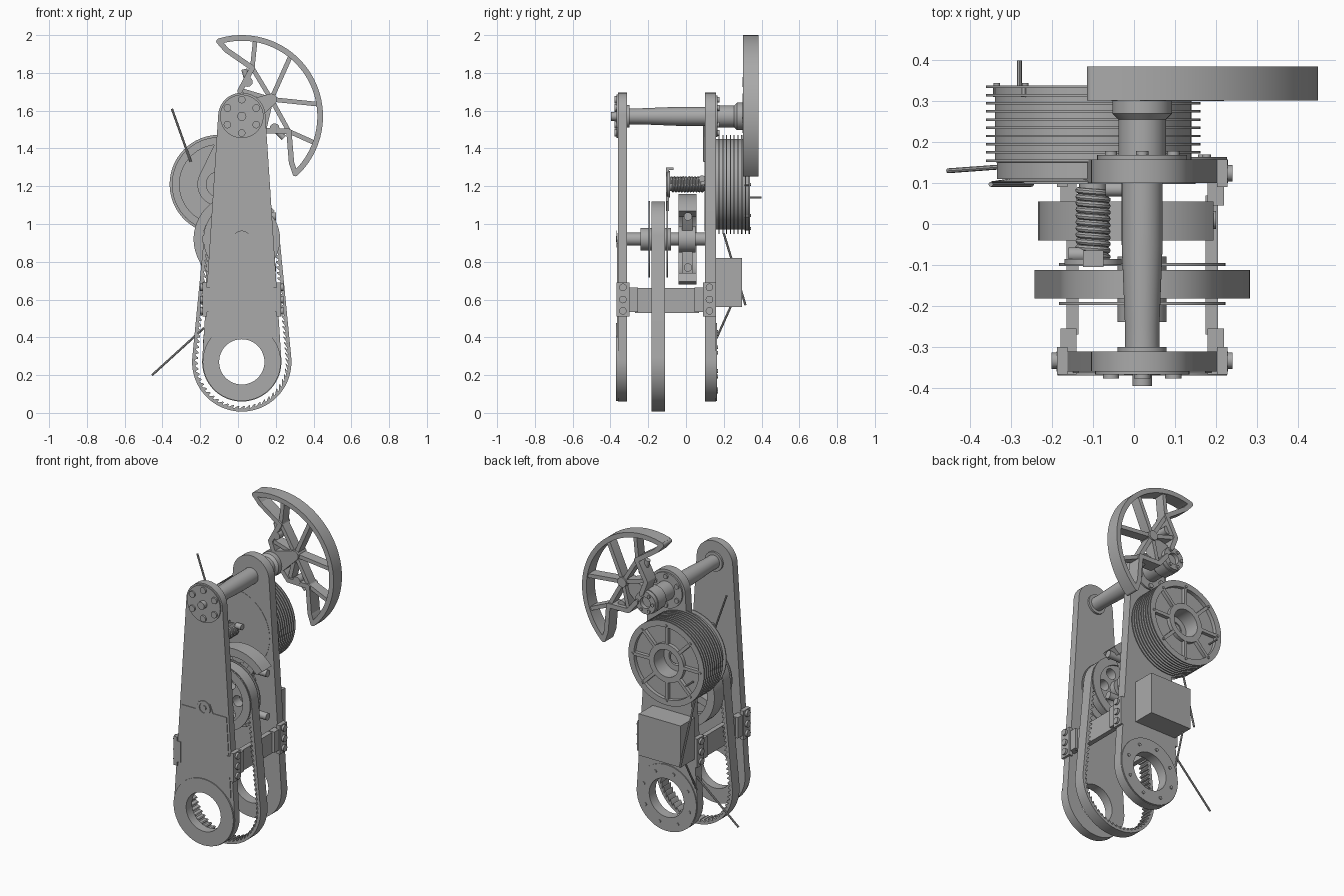
import bpy
from math import sin, cos, pi, asin, atan2, hypot, radians
from mathutils import Vector

cube = bpy.data.objects.get("Cube")
if cube:
    bpy.data.objects.remove(cube, do_unlink=True)

grey = bpy.data.materials.new("plain grey")
grey.use_nodes = True
grey.diffuse_color = (0.4, 0.4, 0.4, 1)
grey.node_tree.nodes["Principled BSDF"].inputs["Base Color"].default_value = (0.4, 0.4, 0.4, 1)


def finish(ob, name):
    ob.name = name
    ob.data.materials.clear()
    ob.data.materials.append(grey)
    bpy.ops.object.select_all(action='DESELECT')
    ob.select_set(True)
    bpy.context.view_layer.objects.active = ob
    if ob.type == 'CURVE':
        bpy.ops.object.convert(target='MESH')
    bpy.ops.object.shade_smooth_by_angle(angle=radians(32))
    return bpy.context.object


def prism(name, outlines, y0, y1):
    """Filled x-z outlines (later ones are holes) extruded along y."""
    cu = bpy.data.curves.new(name, 'CURVE')
    cu.dimensions, cu.fill_mode, cu.extrude = '2D', 'BOTH', (y1 - y0) / 2
    for pts in outlines:
        s = cu.splines.new('POLY')
        s.points.add(len(pts) - 1)
        for p, (x, z) in zip(s.points, pts):
            p.co = (x, z, 0, 1)
        s.use_cyclic_u = True
    ob = bpy.data.objects.new(name, cu)
    bpy.context.collection.objects.link(ob)
    ob.rotation_euler.x = pi / 2
    ob.location.y = (y0 + y1) / 2
    return finish(ob, name)


def lathe(name, c, profile, n=48):
    """Closed (radius, y) profile turned about the y axis through c."""
    m = len(profile)
    verts = [(c[0] + r * cos(2 * pi * i / n), y, c[1] + r * sin(2 * pi * i / n))
             for i in range(n) for r, y in profile]
    faces = [(i * m + j, i * m + (j + 1) % m, (i + 1) % n * m + (j + 1) % m, (i + 1) % n * m + j)
             for i in range(n) for j in range(m)]
    me = bpy.data.meshes.new(name)
    me.from_pydata(verts, [], faces)
    ob = bpy.data.objects.new(name, me)
    bpy.context.collection.objects.link(ob)
    return finish(ob, name)


def rod(name, p, q, r, n=16):
    p, q = Vector(p), Vector(q)
    bpy.ops.mesh.primitive_cylinder_add(vertices=n, radius=r, depth=(q - p).length, location=(p + q) / 2,
                                        rotation=(q - p).to_track_quat('Z', 'Y').to_euler())
    return finish(bpy.context.object, name)


def box(name, x, y, z):
    bpy.ops.mesh.primitive_cube_add(size=1, location=[(a + b) / 2 for a, b in (x, y, z)])
    bpy.context.object.scale = [b - a for a, b in (x, y, z)]
    return finish(bpy.context.object, name)


def arc(c, r, a0, a1, n=40):
    return [(c[0] + r * cos(a0 + (a1 - a0) * i / n), c[1] + r * sin(a0 + (a1 - a0) * i / n)) for i in range(n + 1)]


def circle(c, r, n=48):
    return arc(c, r, 0, 2 * pi, n)[:-1]


def hull(c1, r1, c2, r2, n=32):
    dx, dz = c2[0] - c1[0], c2[1] - c1[1]
    t, w = atan2(dz, dx), pi / 2 - asin((r1 - r2) / hypot(dx, dz))
    return arc(c2, r2, t - w, t + w, n) + arc(c1, r1, t + w, t - w + 2 * pi, n)


def resample(pts, n):
    loop = pts + pts[:1]
    seg = [hypot(b[0] - a[0], b[1] - a[1]) for a, b in zip(loop, loop[1:])]
    out, i, done = [], 0, 0.0
    for k in range(n):
        d = sum(seg) * k / n
        while d > done + seg[i]:
            done += seg[i]
            i += 1
        f = (d - done) / max(seg[i], 1e-9)
        out.append(tuple(a + (b - a) * f for a, b in zip(loop[i], loop[i + 1])))
    return out


def around(c, r, n, start=0.0):
    return [(c[0] + r * cos(start + 2 * pi * i / n), c[1] + r * sin(start + 2 * pi * i / n)) for i in range(n)]


def bolt(name, c, y0, y1, r=0.014):
    rod(name, (c[0], y0, c[1]), (c[0], y1, c[1]), r, 12)


X = 0.02
BOTTOM, MID, TOP = (X, 0.27), (X, 0.92), (X, 1.57)
SPOOL = (-0.1, 1.21)
side = hull(BOTTOM, 0.21, TOP, 0.125)

# side plates with bearing rings
prism("front_plate", [side, circle(BOTTOM, 0.12)], -0.36, -0.312)
prism("back_plate", [side, circle(BOTTOM, 0.12)], 0.1, 0.158)
prism("spool_mount", [hull(SPOOL, 0.115, (X, 1.42), 0.13), circle(SPOOL, 0.05)], 0.102, 0.156)
prism("front_bearing_ring", [circle(BOTTOM, 0.207), circle(BOTTOM, 0.12)], -0.37, -0.36)
prism("back_bearing_ring", [circle(BOTTOM, 0.207), circle(BOTTOM, 0.12)], 0.158, 0.164)
panel = [(X - 0.185, 0.4), (X + 0.185, 0.4), (X + 0.155, 0.9), (X + 0.06, 0.9), (X + 0.04, 0.95),
         (X - 0.04, 0.95), (X - 0.06, 0.9), (X - 0.155, 0.9)]
prism("front_lower_panel", [panel], -0.364, -0.36)
lathe("axle_cap", MID, [(0.03, -0.364), (0.03, -0.369), (0.045, -0.369), (0.045, -0.364)])
bolt("axle_bolt", MID, -0.37, -0.36, 0.016)
for p in around(BOTTOM, 0.165, 8, 0.3):
    bolt("ring_bolt", p, 0.16, 0.17, 0.01)

# top shaft with end caps
lathe("top_shaft", TOP, [(0, -0.33), (0.06, -0.33), (0.06, -0.3), (0.042, -0.3), (0.042, -0.25), (0.05, -0.05),
                         (0.05, 0.16), (0.058, 0.16), (0.058, 0.255), (0.073, 0.27), (0.073, 0.3), (0, 0.3)])
prism("shaft_cap", [circle(TOP, 0.115)], -0.368, -0.355)
prism("shaft_back_cap", [circle(TOP, 0.11)], 0.155, 0.168)
bolt("centre_bolt", TOP, -0.396, -0.36, 0.024)
for p in around(TOP, 0.088, 6, pi / 6):
    bolt("cap_bolt", p, -0.378, -0.36, 0.02)
    bolt("back_cap_bolt", p, 0.16, 0.178, 0.015)

# toothed belt and its pulley
N = 360
tips = resample(hull(BOTTOM, 0.233, MID, 0.168, 90), N)
roots = resample(hull(BOTTOM, 0.247, MID, 0.182, 90), N)
teeth = [tips[i] if i % 4 < 2 else roots[i] for i in range(N)]
prism("belt", [hull(BOTTOM, 0.263, MID, 0.2, 60), teeth], -0.182, -0.112)
holes = [circle(p, 0.034, 20) for p in around(MID, 0.105, 6)]
prism("pulley", [circle(MID, 0.168)] + holes, -0.18, -0.115)
for y in (-0.198, -0.103):
    prism("pulley_flange", [circle(MID, 0.203), circle(MID, 0.15)], y, y + 0.008)
lathe("pulley_axle", MID, [(0, -0.32), (0.034, -0.32), (0.034, -0.24), (0.06, -0.24), (0.06, -0.08),
                           (0.034, -0.08), (0.034, -0.04), (0.07, -0.04), (0.07, 0.05), (0.034, 0.05),
                           (0.034, 0.12), (0, 0.12)])

# crescent lever behind the pulley
C = (0.005, 0.92)
a0, a1 = radians(38), radians(290)
prism("crescent", [arc(C, 0.24, a0, a1) + arc(C, 0.19, a1, a0)], -0.04, 0.055)
for a in (55, 125, 200, 275):
    p = (C[0] + 0.2 * cos(radians(a)), C[1] + 0.2 * sin(radians(a)))
    prism("crescent_spoke", [hull(MID, 0.022, p, 0.022, 8)], -0.02, 0.035)
for z in (0.77, 1.04):
    rod("crescent_bolt", (0.08, 0.01, z), (0.2, 0.01, z), 0.022)

# cross braces, mirrored on both sides of the arm
for s in (-1, 1):
    def xs(a, b):
        return sorted((X + s * a, X + s * b))
    box("brace", xs(0.155, 0.185), (-0.27, 0.07), (0.53, 0.66))
    for ya, yb, yi in ((-0.368, -0.3, -0.255), (0.09, 0.158, 0.045)):
        box("brace_foot", xs(0.183, 0.208), (ya, yb), (0.51, 0.69))
        box("brace_step", xs(0.16, 0.2), sorted((yi, ya if yi > yb else yb)), (0.535, 0.665))
        for z in (0.54, 0.6, 0.665):
            y = (ya + yb) / 2
            rod("brace_bolt", (X + s * 0.2, y, z), (X + s * 0.221, y, z), 0.02, 12)

# finned spool
prof = [(0.05, 0.11), (0.235, 0.11), (0.235, 0.15)]
for i in range(10):
    y = 0.152 + 0.02 * i
    prof += [(0.24, y), (0.262, y), (0.262, y + 0.006), (0.24, y + 0.006)]
prof += [(0.225, 0.338), (0.225, 0.315), (0.12, 0.315), (0.12, 0.338), (0.085, 0.338), (0.085, 0.24), (0.05, 0.24)]
lathe("spool", SPOOL, prof, 64)
lathe("spool_lip", SPOOL, [(0.21, 0.098), (0.25, 0.098), (0.25, 0.104), (0.21, 0.11)], 64)
for p, q in zip(around(SPOOL, 0.11, 8), around(SPOOL, 0.235, 8)):
    prism("spool_spoke", [hull(p, 0.01, q, 0.01, 4)], 0.31, 0.337)
    bolt("spool_bolt", q, 0.33, 0.344, 0.008)
rod("spool_peg", (-0.28, 0.33, 1.14), (-0.28, 0.4, 1.14), 0.006, 8)

# spool shaft with its coil spring and end hook
bolt("spool_shaft", SPOOL, -0.1, 0.25, 0.034)
cu = bpy.data.curves.new("coil", 'CURVE')
cu.dimensions, cu.bevel_depth, cu.bevel_resolution = '3D', 0.008, 2
sp = cu.splines.new('POLY')
sp.points.add(220)
for i, p in enumerate(sp.points):
    t = i / 20 * 2 * pi
    p.co = (SPOOL[0] + 0.035 * cos(t), -0.08 + 0.17 * i / 220, SPOOL[1] + 0.035 * sin(t), 1)
coil = bpy.data.objects.new("coil_spring", cu)
bpy.context.collection.objects.link(coil)
finish(coil, "coil_spring")
prism("shaft_flange", [circle(SPOOL, 0.07)], -0.1, -0.085)
box("hook_stem", (-0.125, -0.075), (-0.105, -0.09), (1.07, 1.3))
box("hook_tip", (-0.125, -0.075), (-0.105, -0.065), (1.285, 1.3))
rod("shaft_clamp", (-0.16, -0.075, 1.23), (-0.1, -0.075, 1.23), 0.018)
rod("spring_clip", (-0.07, 0.085, 1.24), (-0.03, 0.085, 1.24), 0.018)

# motor box
box("motor_box", (-0.17, 0.12), (0.156, 0.296), (0.56, 0.82))

# sector wheel, symmetric about its own slanted axis
Y0, Y1 = 0.302, 0.385


def polar(r, a):
    a = radians(30 + a)
    return (TOP[0] + r * cos(a), TOP[1] + r * sin(a))


lo, hi = radians(30 - 77), radians(30 + 77)
prism("sector_rim", [arc(TOP, 0.43, lo, hi, 48) + arc(TOP, 0.4, hi, lo, 48)], Y0, Y1)
STAR = polar(0.18, 0)
for s in (-1, 1):
    path = [polar(0.415, 77 * s), polar(0.36, 73 * s), polar(0.262, 47.7 * s), polar(0.136, 64 * s), polar(0.06, 40 * s)]
    for p, q in zip(path, path[1:]):
        prism("sector_edge", [hull(p, 0.014, q, 0.014, 8)], Y0, Y1)
    for r, a in ((0.41, 21), (0.262, 47.7), (0.41, 50)):
        start = STAR if a != 50 else polar(0.262, 47.7 * s)
        prism("sector_spoke", [hull(start, 0.012, polar(r, a * s), 0.012, 8)], Y0 + 0.01, Y1 - 0.01)
    prism("sector_link", [hull(polar(0.14, 64 * s), 0.012, STAR, 0.012, 8)], Y0 + 0.01, Y1 - 0.01)
    p, q = polar(0.185, 50 * s), polar(0.25, 57 * s)
    rod("clamp_bolt", (p[0], 0.33, p[1]), (q[0], 0.33, q[1]), 0.016)
    bolt("clamp_knob", p, 0.3, 0.36, 0.026)
prism("sector_star", [circle(STAR, 0.03)], Y0, Y1)
prism("sector_hub", [hull(TOP, 0.075, STAR, 0.03)], 0.3, 0.35)
lathe("sector_hub_ring", TOP, [(0.035, 0.34), (0.07, 0.34), (0.07, 0.375), (0.035, 0.375)])
for p in around(TOP, 0.053, 6):
    bolt("hub_bolt", p, 0.37, 0.383, 0.01)

# cords
cords = [[(-0.35, 0.097, 1.61), (-0.25, 0.097, 1.33)],
         [(-0.455, 0.13, 0.2), (-0.18, 0.15, 0.45)],
         [(-0.2, 0.2, 0.95), (-0.18, 0.315, 0.57)],
         [(-0.16, 0.24, 0.57), (-0.18, 0.15, 0.37)]]
for p, q in cords:
    rod("cord", p, q, 0.006, 8)
